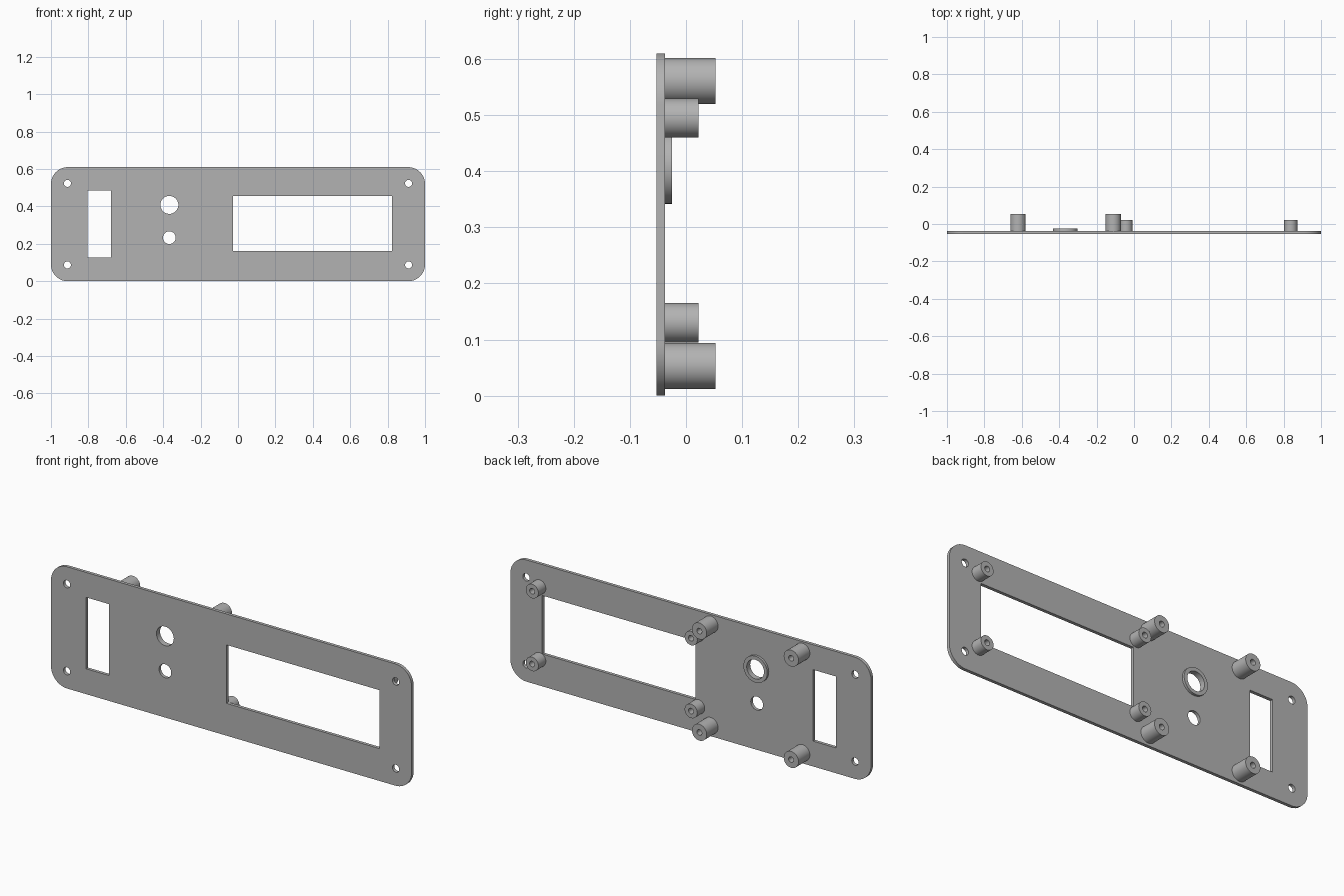
import bpy, bmesh, math

cube = bpy.data.objects.get("Cube")
if cube:
    bpy.data.objects.remove(cube, do_unlink=True)

W, H = 2.0, 0.61          # panel size
FRONT, BACK = -0.053, -0.037
CORNER = 0.09

grey = bpy.data.materials.new("panel_grey")
grey.use_nodes = True
GREY = (0.45, 0.45, 0.45, 1)
grey.diffuse_color = GREY
grey.node_tree.nodes["Principled BSDF"].inputs["Base Color"].default_value = GREY


def circle(cx, cz, r, n=48):
    return [(cx + r * math.cos(2 * math.pi * i / n),
             cz + r * math.sin(2 * math.pi * i / n)) for i in range(n)]


def rect(x0, x1, z0, z1):
    return [(x0, z0), (x1, z0), (x1, z1), (x0, z1)]


def rounded_rect(w, h, r, steps=12):
    pts = []
    for k, (sx, sz) in enumerate([(1, 1), (-1, 1), (-1, -1), (1, -1)]):
        for i in range(steps + 1):
            a = math.pi / 2 * (k + i / steps)
            pts.append((sx * (w / 2 - r) + r * math.cos(a),
                        h / 2 + sz * (h / 2 - r) + r * math.sin(a)))
    return pts


def extruded(name, outlines, y0, y1):
    """Fill nested outlines in the xz plane and extrude them from y0 to y1."""
    curve = bpy.data.curves.new(name, "CURVE")
    curve.dimensions = "2D"
    curve.fill_mode = "BOTH"
    curve.extrude = (y1 - y0) / 2
    for pts in outlines:
        spline = curve.splines.new("POLY")
        spline.points.add(len(pts) - 1)
        for p, (x, z) in zip(spline.points, pts):
            p.co = (x, z, 0, 1)
        spline.use_cyclic_u = True
    ob = bpy.data.objects.new(name, curve)
    bpy.context.collection.objects.link(ob)
    ob.rotation_euler.x = math.pi / 2
    ob.location.y = (y0 + y1) / 2
    bpy.ops.object.select_all(action="DESELECT")
    ob.select_set(True)
    bpy.context.view_layer.objects.active = ob
    bpy.ops.object.convert(target="MESH")
    ob = bpy.context.object
    # weld caps to walls and point all normals outward
    bm = bmesh.new()
    bm.from_mesh(ob.data)
    bmesh.ops.remove_doubles(bm, verts=bm.verts, dist=1e-5)
    bmesh.ops.recalc_face_normals(bm, faces=bm.faces)
    bm.to_mesh(ob.data)
    bm.free()
    ob.data.materials.clear()
    ob.data.materials.append(grey)
    bpy.ops.object.shade_smooth_by_angle(angle=math.radians(30))
    return ob


# Faceplate with screw holes, switch slot, display window and two round holes
LED_X, LED_Z = -0.367, 0.408
screw_holes = [circle(sx * 0.912, z, 0.019, 24)
               for sx in (-1, 1) for z in (0.087, H - 0.087)]
extruded("faceplate", [
    rounded_rect(W, H, CORNER),
    rect(-0.805, -0.679, 0.127, 0.485),
    rect(-0.027, 0.823, 0.162, 0.455),
    circle(LED_X, LED_Z, 0.048),
    circle(LED_X, 0.233, 0.034),
] + screw_holes, FRONT, BACK)

# Raised collar behind the larger round hole
extruded("hole_collar", [circle(LED_X, LED_Z, 0.066),
                         circle(LED_X, LED_Z, 0.048)], BACK, -0.025)

# Hollow screw posts on the back: (name, x positions, z positions, radius, end)
for name, xs, zs, r, end in [
        ("tall_post", (-0.62, -0.111), (0.053, 0.561), 0.041, 0.053),
        ("short_post", (-0.043, 0.838), (0.13, 0.495), 0.035, 0.022)]:
    for x in xs:
        for z in zs:
            side = "right" if x == xs[0] else "left"
            level = "lower" if z == zs[0] else "upper"
            extruded(f"{name}_{level}_{side}",
                     [circle(x, z, r), circle(x, z, 0.014, 24)], BACK, end)
